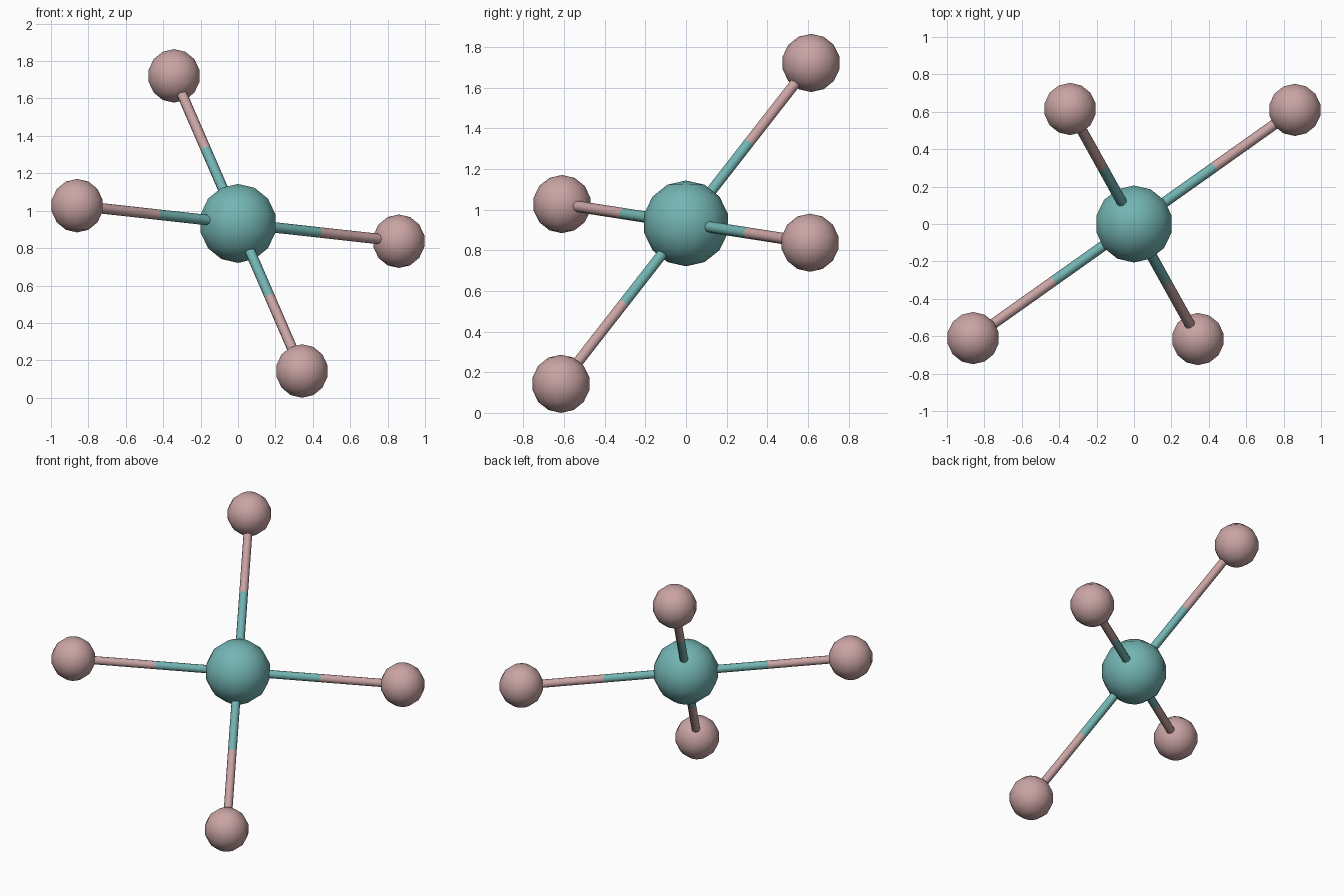
import bpy
from math import radians
from mathutils import Vector

if "Cube" in bpy.data.objects:
    bpy.data.objects.remove(bpy.data.objects["Cube"])

CENTER = Vector((0, 0, 0.932))
ARMS = [Vector((0.86, 0.61, -0.095)), Vector((-0.342, 0.615, 0.789))]


def material(name, rgb):
    mat = bpy.data.materials.new(name)
    mat.diffuse_color = (*rgb, 1)
    mat.use_nodes = True
    mat.node_tree.nodes["Principled BSDF"].inputs["Base Color"].default_value = mat.diffuse_color
    return mat


TEAL = material("teal", (0.17, 0.46, 0.45))
PINK = material("dusty_pink", (0.59, 0.37, 0.37))


def finish(name, mat):
    obj = bpy.context.object
    obj.name = name
    obj.data.materials.append(mat)
    bpy.ops.object.shade_smooth_by_angle(angle=radians(60))


def ball(name, pos, radius, mat):
    bpy.ops.mesh.primitive_uv_sphere_add(segments=14, ring_count=7, radius=radius, location=pos)
    finish(name, mat)


def rod(name, a, b, mat):
    d = b - a
    bpy.ops.mesh.primitive_cylinder_add(vertices=8, radius=0.028, depth=d.length,
                                        location=(a + b) / 2,
                                        rotation=d.to_track_quat('Z', 'Y').to_euler())
    finish(name, mat)


# Large central ball
ball("center_ball", CENTER, 0.211, TEAL)

# Two opposed pairs of outer balls, each joined by a two-coloured rod
for i, arm in enumerate(ARMS):
    for side, sign in (("a", 1), ("b", -1)):
        tip = CENTER + arm * sign
        mid = CENTER + arm * sign * 0.5
        ball(f"outer_ball_{i}{side}", tip, 0.143, PINK)
        rod(f"inner_rod_{i}{side}", CENTER, mid, TEAL)
        rod(f"outer_rod_{i}{side}", mid, tip, PINK)
